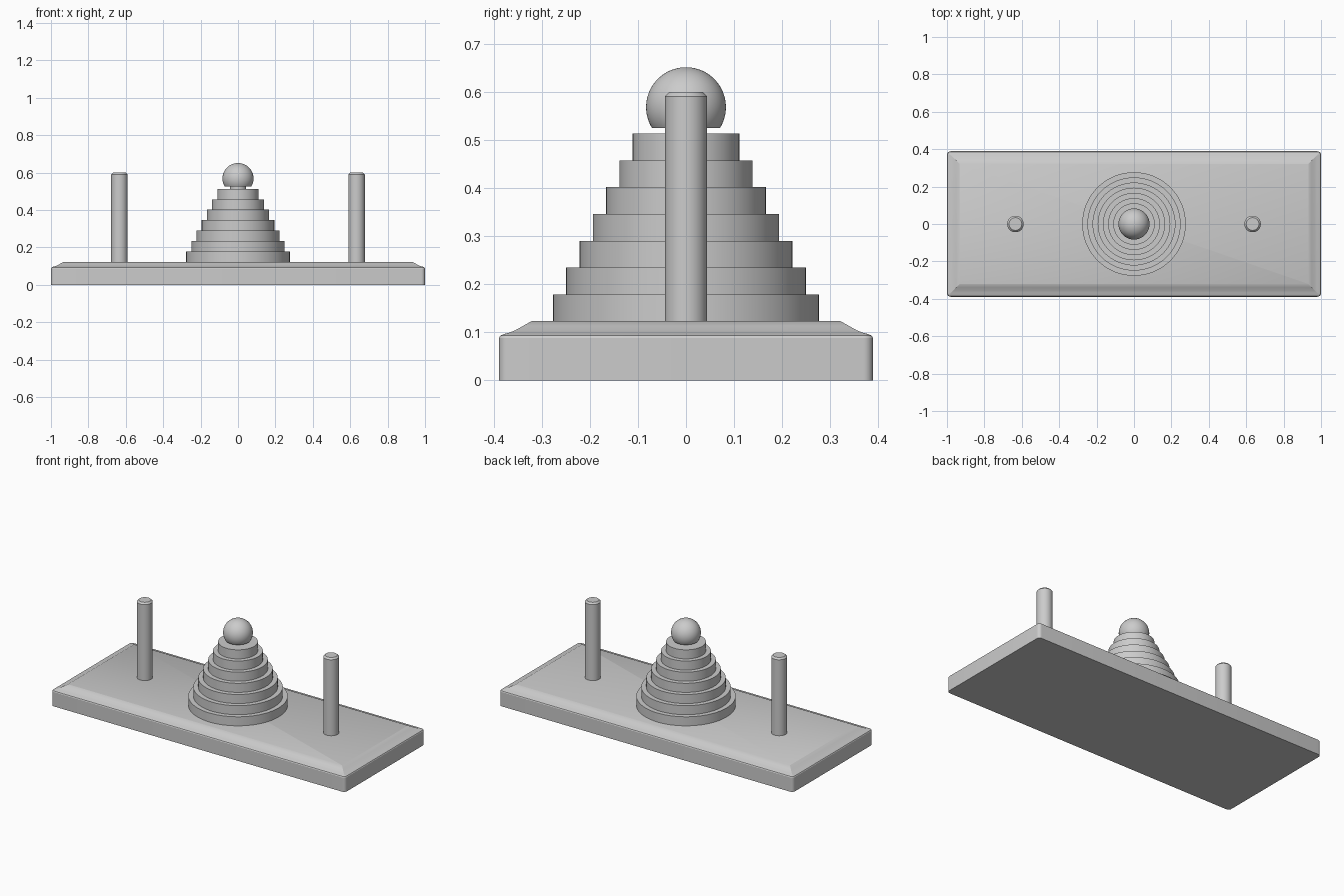
import bpy, bmesh, math

cube = bpy.data.objects.get("Cube")
if cube:
    bpy.data.objects.remove(cube, do_unlink=True)

grey = bpy.data.materials.new("plain grey")
grey.use_nodes = True
colour = (0.6, 0.6, 0.6, 1)
grey.diffuse_color = colour
grey.node_tree.nodes["Principled BSDF"].inputs["Base Color"].default_value = colour


def loft(name, loops, location=(0, 0, 0), closed=False):
    """Skin a stack of equal loops; cap the ends unless the stack closes on itself."""
    bm = bmesh.new()
    rows = [[bm.verts.new(p) for p in loop] for loop in loops]
    pairs = list(zip(rows, rows[1:]))
    if closed:
        pairs.append((rows[-1], rows[0]))
    for low, high in pairs:
        for i in range(len(low)):
            j = (i + 1) % len(low)
            bm.faces.new((low[i], low[j], high[j], high[i]))
    if not closed:
        bm.faces.new(rows[0][::-1])
        bm.faces.new(rows[-1])
    bmesh.ops.recalc_face_normals(bm, faces=bm.faces)
    mesh = bpy.data.meshes.new(name)
    bm.to_mesh(mesh)
    bm.free()
    mesh.materials.append(grey)
    obj = bpy.data.objects.new(name, mesh)
    obj.location = location
    bpy.context.collection.objects.link(obj)
    bpy.ops.object.select_all(action="DESELECT")
    obj.select_set(True)
    bpy.context.view_layer.objects.active = obj
    bpy.ops.object.shade_smooth_by_angle(angle=math.radians(30))
    return obj


def lathe(name, profile, location=(0, 0, 0), closed=False, sides=64):
    turns = [2 * math.pi * i / sides for i in range(sides)]
    loops = [[(r * math.cos(a), r * math.sin(a), z) for a in turns] for r, z in profile]
    return loft(name, loops, location, closed)


def rounded_rectangle(half_x, half_y, radius, z, steps=6):
    points = []
    for quarter, (sx, sy) in enumerate([(1, 1), (-1, 1), (-1, -1), (1, -1)]):
        for s in range(steps + 1):
            a = (quarter + s / steps) * math.pi / 2
            points.append((sx * (half_x - radius) + radius * math.cos(a),
                           sy * (half_y - radius) + radius * math.sin(a), z))
    return points


# Base board with a coved upper edge: (inset, height)
edge = [(0, 0), (0, 0.088), (0.003, 0.093), (0.010, 0.096), (0.022, 0.099),
        (0.034, 0.104), (0.050, 0.113), (0.068, 0.123)]
loft("base_board", [rounded_rectangle(1 - d, 0.389 - d, max(0.02 - d, 0.001), z)
                    for d, z in edge])

# Three pegs with chamfered tops
BOARD_TOP, PEG = 0.123, 0.044
for name, x in (("right_peg", -0.634), ("centre_peg", 0), ("left_peg", 0.634)):
    lathe(name, [(PEG, 0.1), (PEG, 0.59), (PEG - 0.01, 0.6)], (x, 0, 0))

# Seven stacked rings, shrinking upward
THICK, HOLE = 0.0557, PEG + 0.001
for n in range(7):
    radius = 0.277 - 0.0277 * n
    lathe(f"ring_{n + 1}", [(HOLE, 0), (radius, 0), (radius, THICK), (HOLE, THICK)],
          (0, 0, BOARD_TOP + n * THICK), closed=True)

# Ball knob with a flat underside
BALL, CUT = 0.083, -0.043
start = math.asin(CUT / BALL)
angles = [start + (math.pi / 2 - 0.01 - start) * i / 28 for i in range(29)]
lathe("ball_knob", [(BALL * math.cos(a), BALL * math.sin(a)) for a in angles], (0, 0, 0.568))
